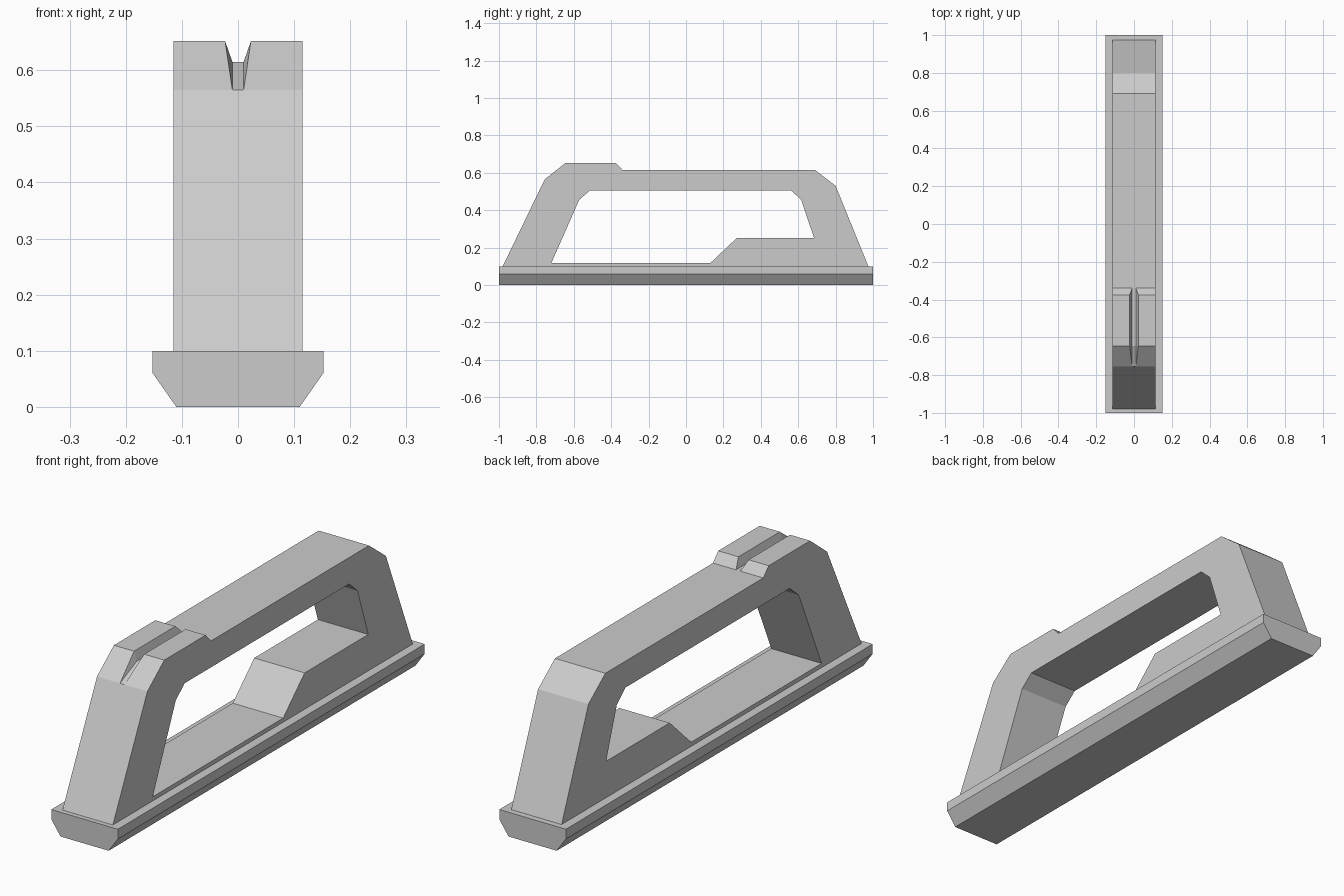
import bpy, bmesh

if "Cube" in bpy.data.objects:
    bpy.data.objects.remove(bpy.data.objects["Cube"])


def finish(bm, name):
    bmesh.ops.recalc_face_normals(bm, faces=bm.faces[:])
    mesh = bpy.data.meshes.new(name)
    bm.to_mesh(mesh)
    bm.free()
    obj = bpy.data.objects.new(name, mesh)
    bpy.context.collection.objects.link(obj)
    return obj


def loft(bm, rows):
    """Quads between successive rows of vertices, closing the last to the first."""
    for a, b in zip(rows, rows[1:] + rows[:1]):
        for i in range(len(a) - 1):
            bm.faces.new((a[i], a[i + 1], b[i + 1], b[i]))


# Base rail: chamfered section extruded along y
bm = bmesh.new()
section = [(-0.11, 0), (0.11, 0), (0.152, 0.06), (0.152, 0.10), (-0.152, 0.10), (-0.152, 0.06)]
rows = [[bm.verts.new((x, y, z)) for y in (-1, 1)] for x, z in section]
loft(bm, rows)
for end in (0, 1):
    bm.faces.new([r[end] for r in rows])
finish(bm, "base_rail")

# Handle side outline: y, z, groove rim half width, groove floor z
HALF, SLOT = 0.115, 0.01
outer = [(-0.98, 0.10, SLOT, 0.10), (-0.755, 0.565, SLOT, 0.565),
         (-0.645, 0.652, 0.023, 0.615), (-0.375, 0.652, 0.023, 0.615),
         (-0.34, 0.615, SLOT, 0.615), (0.69, 0.615, SLOT, 0.615),
         (0.80, 0.53, SLOT, 0.53), (0.975, 0.10, SLOT, 0.10)]
opening = [(-0.72, 0.117), (0.13, 0.117), (0.27, 0.25), (0.685, 0.25),
           (0.615, 0.457), (0.56, 0.506), (-0.512, 0.506), (-0.57, 0.457)]

# Half of the handle, with the sighting groove along the front top
bm = bmesh.new()
outer_rows = [[bm.verts.new(p) for p in ((HALF, y, z), (rim, y, z), (SLOT, y, zf), (0, y, zf))]
              for y, z, rim, zf in outer]
inner_rows = [[bm.verts.new((x, y, z)) for x in (HALF, 0)] for y, z in opening]
loft(bm, outer_rows)
loft(bm, inner_rows)

# Side wall around the opening
side_edges = [bm.edges.get((a[0], b[0])) for rows in (outer_rows, inner_rows)
              for a, b in zip(rows, rows[1:] + rows[:1])]
bmesh.ops.triangle_fill(bm, use_beauty=True, edges=side_edges, normal=(1, 0, 0))
bmesh.ops.remove_doubles(bm, verts=bm.verts[:], dist=1e-4)

# Mirror to the other half
bmesh.ops.mirror(bm, geom=bm.verts[:] + bm.edges[:] + bm.faces[:], axis='X', merge_dist=1e-4)
bmesh.ops.remove_doubles(bm, verts=bm.verts[:], dist=1e-4)
finish(bm, "handle_frame")
